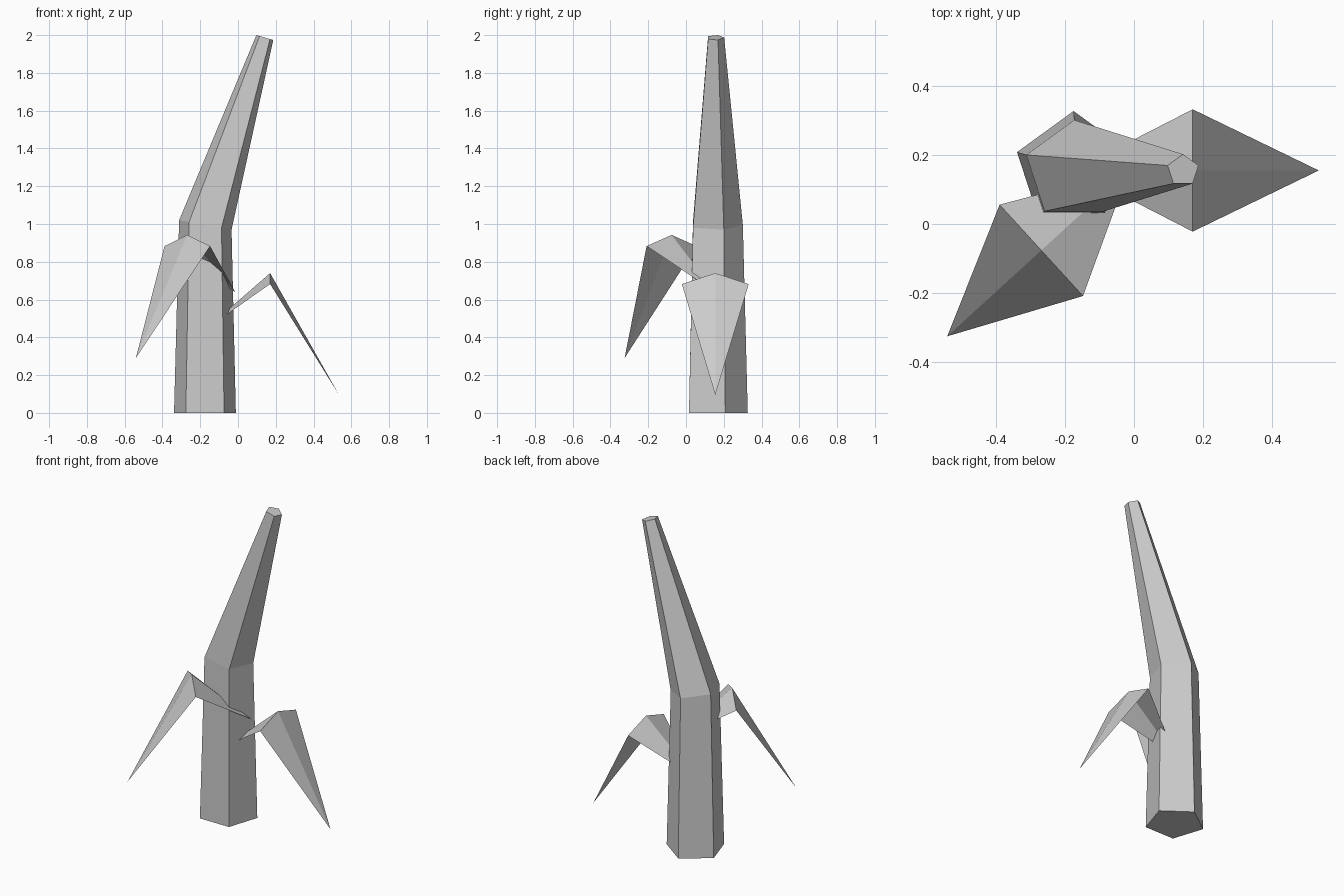
import bpy
from math import sin, cos, pi, radians

if "Cube" in bpy.data.objects:
    bpy.data.objects.remove(bpy.data.objects["Cube"])


def make(name, verts, faces):
    me = bpy.data.meshes.new(name)
    me.from_pydata(verts, [], faces)
    me.update()
    ob = bpy.data.objects.new(name, me)
    bpy.context.collection.objects.link(ob)
    return ob


# Stalk: five-sided rings (centre x, centre z, radius, tilt slope), capped
N, CY = 5, 0.155
rings = [(-0.175, 0.0, 0.172, 0.0), (-0.173, 0.995, 0.146, 0.18), (0.142, 1.987, 0.047, 0.29)]
verts = []
for cx, cz, r, slope in rings:
    for i in range(N):
        a = pi / 2 + 2 * pi * i / N
        dx = r * cos(a)
        verts.append((cx + dx, CY + r * sin(a), cz - slope * dx))
faces = [tuple(reversed(range(N))), tuple(range(2 * N, 3 * N))]
for k in range(2):
    for i in range(N):
        j = (i + 1) % N
        faces.append((k * N + i, k * N + j, (k + 1) * N + j, (k + 1) * N + i))
make("stalk", verts, faces)


# Leaves: folded sheets that rise from the base, bend at the ridge and drop to a tip
def leaf(name, base, angle, inner, outer, half, ridge_z, side_z, tip_z):
    c, s = cos(angle), sin(angle)

    def p(u, v, z):
        return (base[0] + u * c - v * s, base[1] + u * s + v * c, z)

    v = [base, p(inner, -half, side_z), p(inner, 0, ridge_z),
         p(inner, half, side_z), p(inner + outer, 0, tip_z)]
    return make(name, v, [(0, 1, 2), (0, 2, 3), (1, 4, 2), (2, 4, 3)])


leaf("leaf_right", (-0.175, CY, 0.44), 0.0, 0.345, 0.365, 0.177, 0.74, 0.682, 0.095)
leaf("leaf_left", (-0.015, CY, 0.64), radians(222.4), 0.343, 0.369, 0.179, 0.942, 0.883, 0.29)
